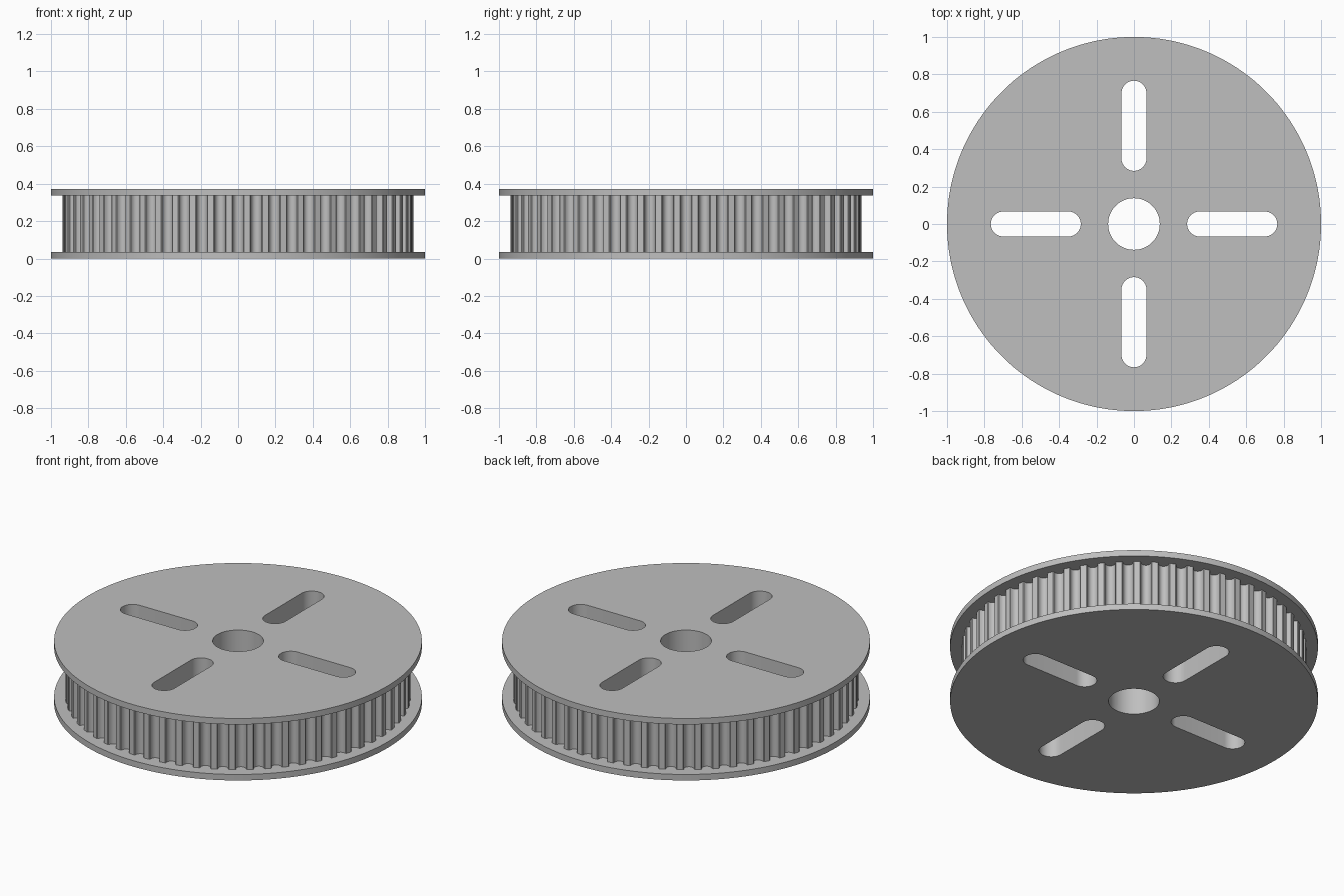
import bpy, bmesh
from math import pi, sin, cos, radians

if "Cube" in bpy.data.objects:
    bpy.data.objects.remove(bpy.data.objects["Cube"])

HEIGHT, FLANGE = 0.372, 0.036
TEETH, TOOTH_R = 60, 0.938
GROOVE_HALF, GROOVE_DEPTH = 0.033, 0.038

grey = bpy.data.materials.new("plain grey")
grey.use_nodes = True
colour = (0.52, 0.52, 0.52, 1)
grey.diffuse_color = colour
grey.node_tree.nodes["Principled BSDF"].inputs["Base Color"].default_value = colour


def arc(cx, cy, r, start, end, n):
    """n + 1 points along an arc, angles in radians."""
    return [(cx + r * cos(start + (end - start) * i / n),
             cy + r * sin(start + (end - start) * i / n)) for i in range(n + 1)]


def prism(name, outlines, z0, z1):
    """Extrude closed outlines from z0 to z1 into one object."""
    bm = bmesh.new()
    for outline in outlines:
        base = bm.faces.new([bm.verts.new((x, y, z0)) for x, y in outline])
        top = bmesh.ops.extrude_face_region(bm, geom=[base], use_keep_orig=True)
        moved = [v for v in top["geom"] if isinstance(v, bmesh.types.BMVert)]
        bmesh.ops.translate(bm, vec=(0, 0, z1 - z0), verts=moved)
    bmesh.ops.recalc_face_normals(bm, faces=bm.faces)
    mesh = bpy.data.meshes.new(name)
    bm.to_mesh(mesh)
    bm.free()
    mesh.materials.append(grey)
    obj = bpy.data.objects.new(name, mesh)
    bpy.context.collection.objects.link(obj)
    return obj


def turned(points, angle):
    c, s = cos(angle), sin(angle)
    return [(x * c - y * s, x * s + y * c) for x, y in points]


# Outline of the toothed rim: rounded grooves with small lips between flat lands
groove = [(TOOTH_R, -GROOVE_HALF), (TOOTH_R - 0.003, -GROOVE_HALF + 0.004)]
floor_half = GROOVE_HALF - 0.005
groove += [(TOOTH_R - 0.008 - (GROOVE_DEPTH - 0.008) * cos(a), floor_half * sin(a))
           for a in [radians(-90 + 18 * i) for i in range(11)]]
groove += [(x, -y) for x, y in reversed(groove[:2])]
rim = [p for i in range(TEETH) for p in turned(groove, 2 * pi * i / TEETH)]

# Outlines of the disc, the bore and the radial slots
disc = arc(0, 0, 1, 0, 2 * pi, 180)[:-1]
bore = arc(0, 0, 0.138, 0, 2 * pi, 64)[:-1]
SLOT_R = 0.067
slot = (arc(0.766 - SLOT_R, 0, SLOT_R, -pi / 2, pi / 2, 20)
        + arc(0.284 + SLOT_R, 0, SLOT_R, pi / 2, 3 * pi / 2, 20))
holes = [bore] + [turned(slot, i * pi / 2) for i in range(4)]

cutter = prism("hole_cutter", holes, -0.1, HEIGHT + 0.1)
cutter.hide_render = True

parts = [
    prism("bottom_flange", [disc], 0, FLANGE),
    prism("toothed_rim", [rim], FLANGE, HEIGHT - FLANGE),
    prism("top_flange", [disc], HEIGHT - FLANGE, HEIGHT),
]

# Cut the bore and slots through every part, then smooth the curved walls
for part in parts:
    cut = part.modifiers.new("holes", "BOOLEAN")
    cut.operation = "DIFFERENCE"
    cut.solver = "EXACT"
    cut.object = cutter
    bpy.ops.object.select_all(action="DESELECT")
    part.select_set(True)
    bpy.context.view_layer.objects.active = part
    bpy.ops.object.modifier_apply(modifier=cut.name)
    bpy.ops.object.shade_smooth_by_angle(angle=radians(30))

bpy.data.objects.remove(cutter)
